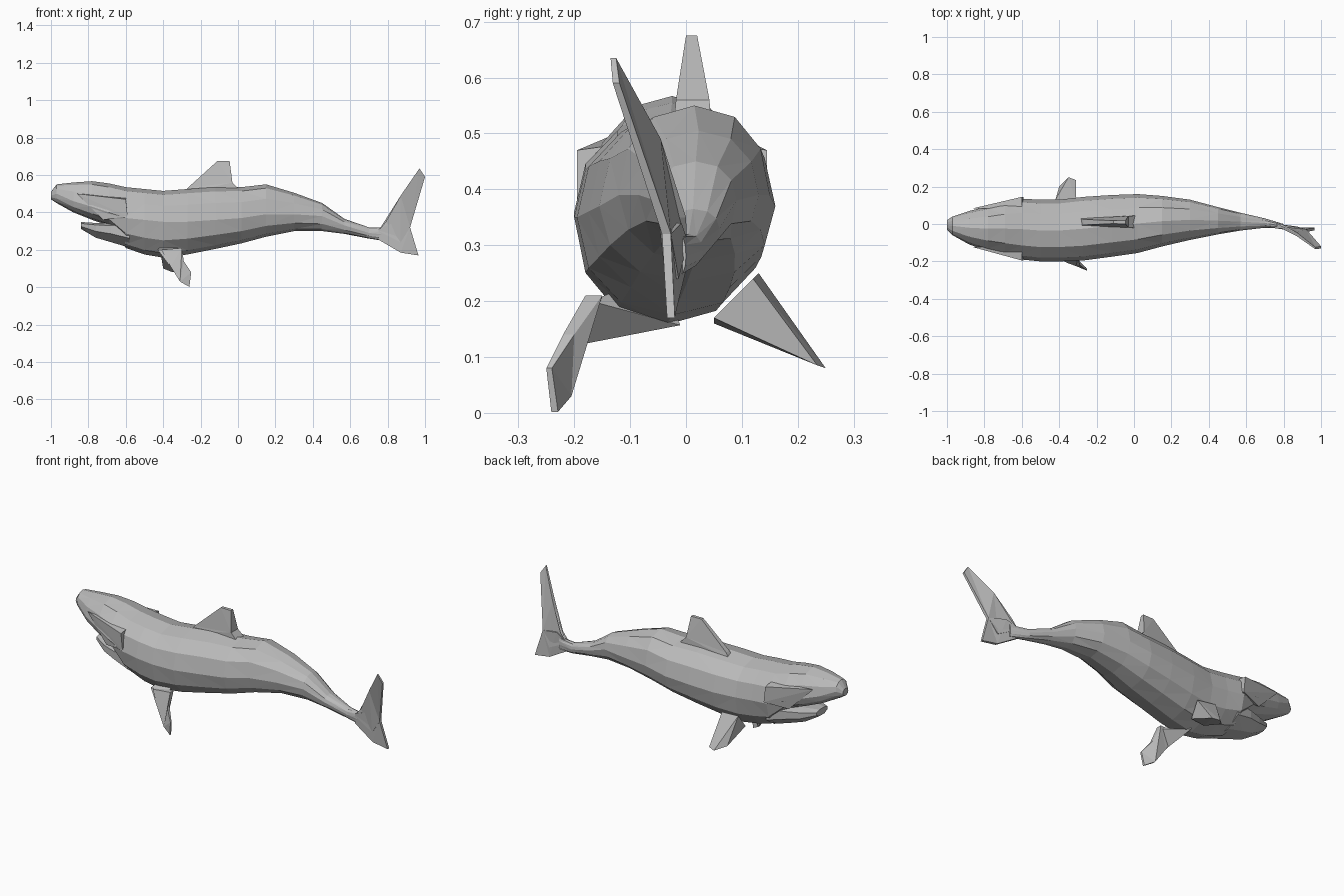
import bpy, bmesh
from math import cos, sin, pi, copysign

old = bpy.data.objects.get("Cube")
if old:
    bpy.data.objects.remove(old, do_unlink=True)

skin = bpy.data.materials.new("plain grey skin")
skin.use_nodes = True
skin.diffuse_color = (0.5, 0.5, 0.5, 1)
skin.node_tree.nodes["Principled BSDF"].inputs["Base Color"].default_value = (0.5, 0.5, 0.5, 1)


def finish(name, bm):
    """Triangulate into flat facets and place the part in the scene."""
    bmesh.ops.triangulate(bm, faces=bm.faces[:])
    bmesh.ops.recalc_face_normals(bm, faces=bm.faces[:])
    mesh = bpy.data.meshes.new(name)
    bm.to_mesh(mesh)
    bm.free()
    mesh.materials.append(skin)
    obj = bpy.data.objects.new(name, mesh)
    bpy.context.collection.objects.link(obj)
    return obj


def power(value, exponent):
    return copysign(abs(value) ** exponent, value)


def loft(name, sections, sides=12, twist=0.0):
    """Skin rings given as x, right y, left y, bottom z, widest z, top z."""
    bm = bmesh.new()
    rings = []
    for x, right, left, bottom, middle, top in sections:
        ring = []
        for i in range(sides):
            a = 2 * pi * i / sides + twist
            c, s = power(cos(a), 0.9), power(sin(a), 0.95)
            reach = top - middle if s > 0 else middle - bottom
            y = (left + right) / 2 + c * (left - right) / 2
            ring.append(bm.verts.new((x, y, middle + s * reach)))
        rings.append(ring)
    for a, b in zip(rings, rings[1:]):
        for i in range(sides):
            j = (i + 1) % sides
            bm.faces.new((a[i], a[j], b[j], b[i]))
    bm.faces.new(rings[0])
    bm.faces.new(rings[-1])
    return finish(name, bm)


def fin(name, outline):
    """Flat slab from outline points x, y, z and half thickness."""
    bm = bmesh.new()
    near = [bm.verts.new((x, y - t, z)) for x, y, z, t in outline]
    far = [bm.verts.new((x, y + t, z)) for x, y, z, t in outline]
    bm.faces.new(near)
    bm.faces.new(far[::-1])
    for i in range(len(near)):
        j = (i + 1) % len(near)
        bm.faces.new((near[i], near[j], far[j], far[i]))
    return finish(name, bm)


def wedge(name, points):
    """Solid spanned by a few corner points."""
    bm = bmesh.new()
    for p in points:
        bm.verts.new(p)
    bmesh.ops.convex_hull(bm, input=bm.verts[:])
    return finish(name, bm)


# Body with the upper jaw, from snout to tail root
loft("body", [
    (-1, -.03, .02, .47, .49, .51),
    (-.97, -.06, .04, .45, .5, .55),
    (-.88, -.11, .07, .4, .46, .56),
    (-.78, -.145, .095, .36, .43, .567),
    (-.69, -.17, .12, .33, .4, .555),
    (-.6, -.19, .135, .21, .37, .535),
    (-.5, -.2, .13, .175, .36, .525),
    (-.4, -.2, .13, .158, .35, .515),
    (-.27, -.195, .145, .175, .35, .525),
    (-.12, -.175, .155, .205, .36, .535),
    (.02, -.155, .16, .235, .37, .535),
    (.15, -.12, .15, .27, .39, .55),
    (.3, -.085, .13, .3, .39, .505),
    (.45, -.055, .09, .3, .38, .45),
    (.57, -.035, .06, .285, .33, .365),
    (.7, -.02, .03, .26, .29, .32),
    (.8, -.025, .0, .245, .28, .32),
])

# Lower jaw, slightly open
loft("lower_jaw", [
    (-.84, -.075, .03, .31, .335, .35),
    (-.76, -.125, .07, .26, .325, .345),
    (-.68, -.155, .1, .235, .32, .345),
    (-.58, -.175, .12, .205, .3, .37),
], sides=8, twist=pi / 8)

# Gill covers, flaring at their rear edge
for side, y in (("right", -.155), ("left", .105)):
    out = copysign(.04, y)
    wedge("gill_cover_" + side, [
        (-.86, y * .8, .5), (-.72, y, .36), (-.6, y + out, .47),
        (-.59, y + out, .38), (-.6, y * .8, .38), (-.6, y * .8, .48)])

# Back fin
fin("back_fin", [
    (-.29, .01, .5, .02), (-.27, .01, .53, .015), (-.11, .01, .675, .008),
    (-.045, .01, .675, .01), (-.03, .012, .56, .03), (.03, .012, .5, .035)])

# Tail fin lobes, the upper one sweeping to the right
fin("tail_upper_lobe", [
    (.75, -.01, .3, .012), (.79, -.012, .35, .012), (.87, -.055, .49, .01),
    (.97, -.13, .635, .005), (1, -.125, .59, .006), (.92, -.035, .32, .008),
    (.87, -.025, .24, .012)])
fin("tail_lower_lobe", [
    (.75, -.01, .255, .01), (.75, -.01, .31, .012), (.82, -.02, .34, .012),
    (.92, -.035, .32, .008), (.965, -.027, .17, .007), (.87, -.025, .185, .008)])

# Right side fin with its fleshy root
fin("side_fin_right", [
    (-.41, -.165, .2, .015), (-.36, -.195, .11, .012), (-.31, -.215, .03, .01),
    (-.26, -.235, .002, .006), (-.25, -.245, .08, .005),
    (-.29, -.21, .14, .01), (-.3, -.165, .21, .015)])
wedge("side_fin_root_right", [
    (-.37, -.2, .12), (-.38, -.01, .157), (-.31, -.17, .2),
    (-.43, -.17, .2), (-.38, -.05, .25)])

# Left side fin
wedge("side_fin_left", [
    (-.42, .13, .25), (-.41, .05, .16), (-.33, .05, .17), (-.31, .12, .24),
    (-.4, .2, .1), (-.385, .195, .14), (-.31, .235, .085), (-.35, .25, .08)])
